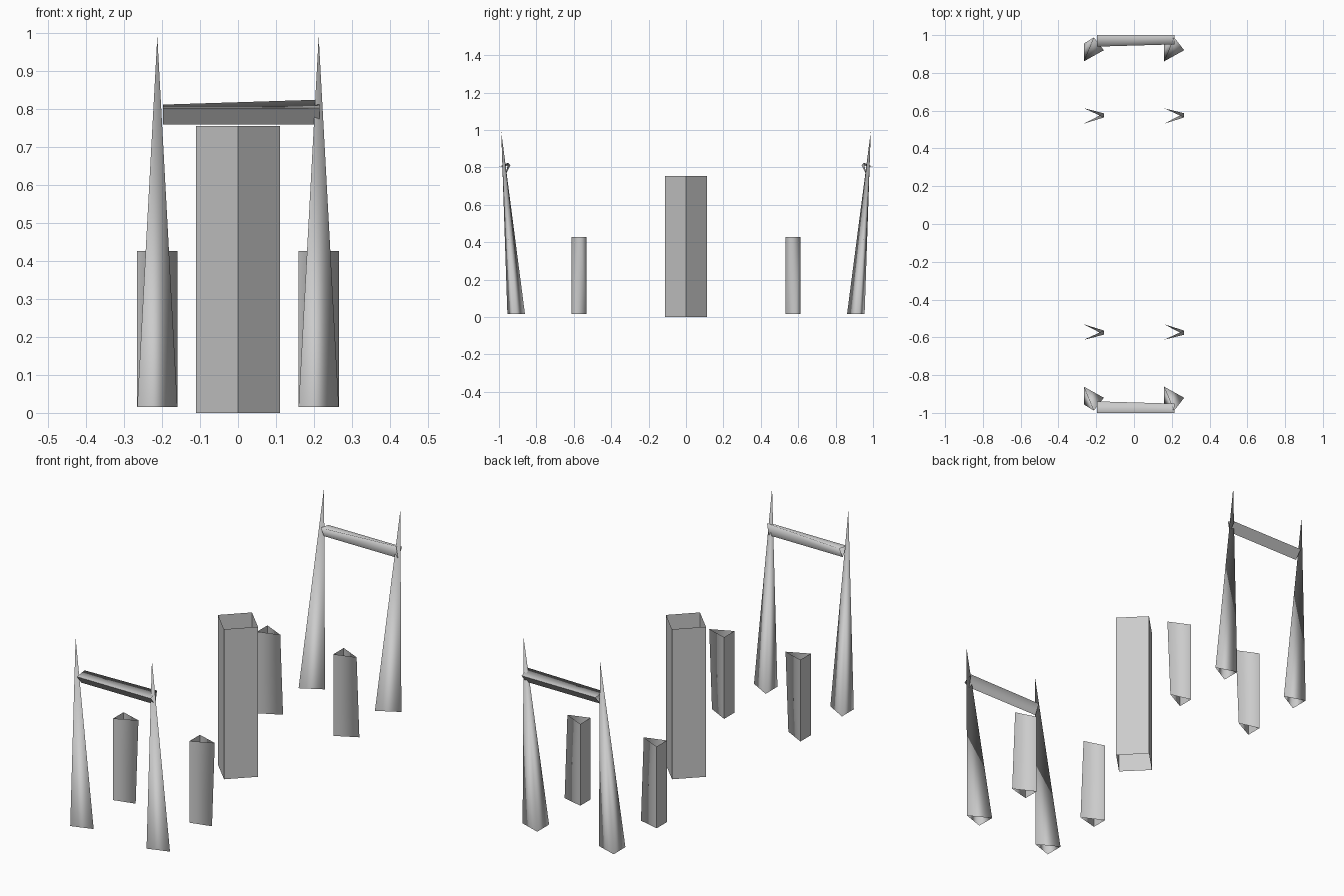
import bpy, bmesh

if "Cube" in bpy.data.objects:
    bpy.data.objects.remove(bpy.data.objects["Cube"])


def add_mesh(name, verts, faces, smooth):
    """Open shell from points; smooth lists the face indices to shade smooth."""
    bm = bmesh.new()
    vs = [bm.verts.new(v) for v in verts]
    for i, f in enumerate(faces):
        face = bm.faces.new([vs[k] for k in f])
        face.smooth = i in smooth
    bmesh.ops.recalc_face_normals(bm, faces=bm.faces)
    me = bpy.data.meshes.new(name)
    bm.to_mesh(me)
    bm.free()
    ob = bpy.data.objects.new(name, me)
    bpy.context.collection.objects.link(ob)
    return ob


def tube(name, ring_a, ring_b, smooth=()):
    """Uncapped tube between two matching rings."""
    n = len(ring_a)
    faces = [(i, (i + 1) % n, (i + 1) % n + n, i + n) for i in range(n)]
    return add_mesh(name, ring_a + ring_b, faces, smooth)


# Central square pillar, corner to the front, open at both ends
R = 0.111
square = [(R, 0), (0, R), (-R, 0), (0, -R)]
tube("central_pillar", [(x, y, 0) for x, y in square],
     [(x, y, 0.755) for x, y in square])

for s, end in ((-1, "front"), (1, "back")):
    for cx, side in ((-0.2125, "left"), (0.2125, "right")):
        l, r = cx - 0.053, cx + 0.053

        # Short three-sided post, its sharp edge leaning slightly
        base = [(l, s * 0.613, 0.016), (l, s * 0.531, 0.016), (r, s * 0.586, 0.016)]
        top = [(l, s * 0.613, 0.427), (l, s * 0.531, 0.427), (r, s * 0.564, 0.427)]
        tube(f"{end}_{side}_short_post", base, top, smooth=(1, 2))

        # Tall three-sided spike leaning outwards
        spike = [(l, s * 0.955, 0.016), (l, s * 0.861, 0.016),
                 (r, s * 0.92, 0.016), (cx, s * 0.988, 0.992)]
        add_mesh(f"{end}_{side}_spike", spike,
                 [(0, 1, 3), (1, 2, 3), (2, 0, 3)], smooth=(0, 1, 2))

    # Three-sided crossbar between the spikes, slightly twisted
    left = [(-0.197, s * 1.0, 0.803), (-0.197, s * 0.965, 0.76), (-0.197, s * 0.939, 0.812)]
    right = [(0.215, s * 1.0, 0.803), (0.215, s * 0.965, 0.76), (0.215, s * 0.951, 0.825)]
    tube(f"{end}_crossbar", left, right, smooth=(1, 2))
